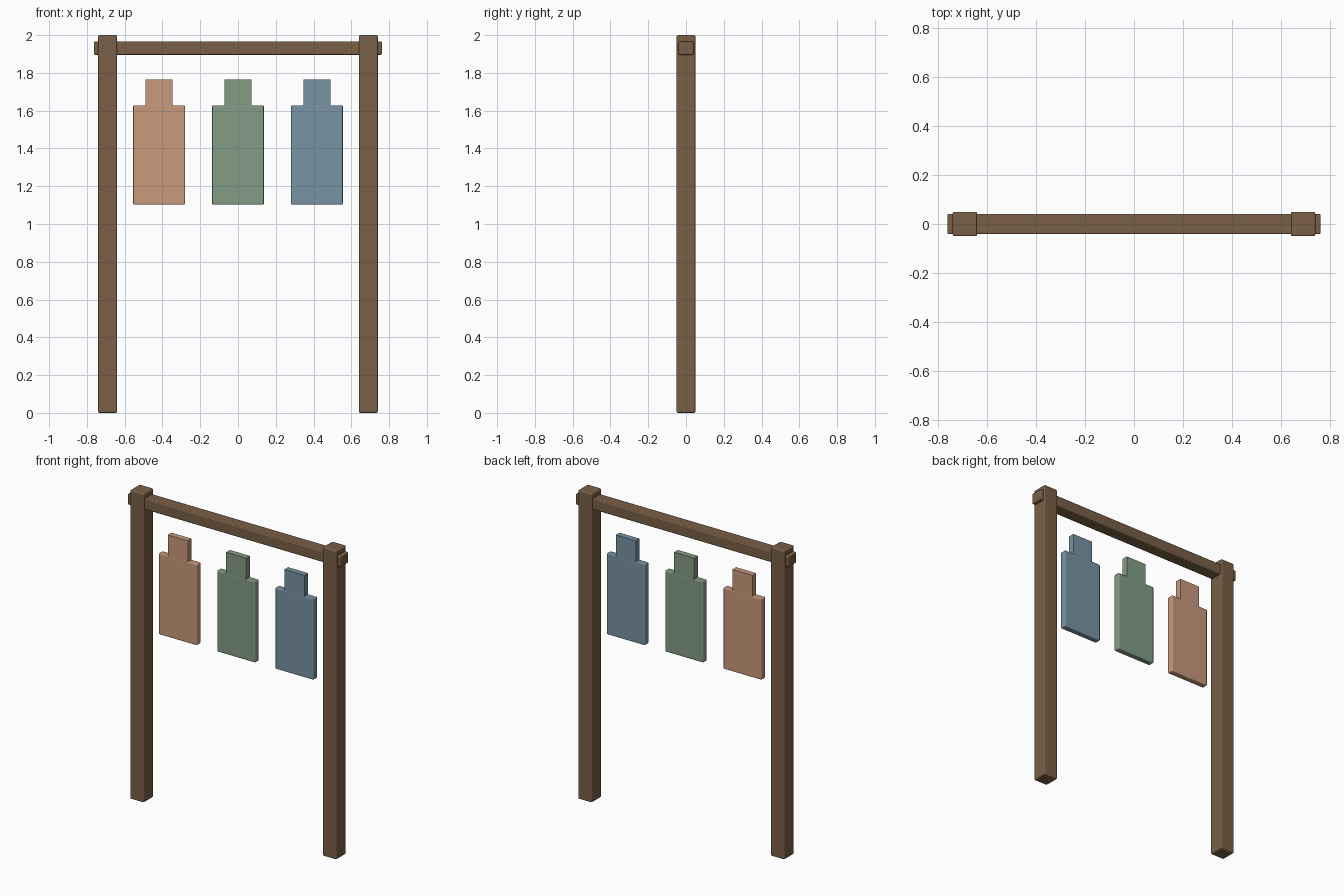
import bpy

if "Cube" in bpy.data.objects:
    bpy.data.objects.remove(bpy.data.objects["Cube"])


def material(name, color):
    m = bpy.data.materials.new(name)
    m.diffuse_color = (*color, 1)
    m.use_nodes = True
    m.node_tree.nodes["Principled BSDF"].inputs["Base Color"].default_value = m.diffuse_color
    return m


def box(name, center, size, mat, bevel):
    bpy.ops.mesh.primitive_cube_add(size=1, location=center)
    ob = bpy.context.object
    ob.name = name
    ob.scale = size
    bpy.ops.object.transform_apply(location=False, rotation=False, scale=True)
    ob.data.materials.append(mat)
    if bevel:
        b = ob.modifiers.new("Bevel", 'BEVEL')
        b.width = bevel
        b.segments = 3
    return ob


wood = material("wood", (0.19, 0.115, 0.061))

# Upright posts
for side, x in (("left", -0.69), ("right", 0.69)):
    box(f"{side}_post", (x, 0, 1.0), (0.10, 0.10, 2.0), wood, 0.008)

# Crossbeam passing through both posts
box("crossbeam", (0, 0, 1.931), (1.524, 0.082, 0.07), wood, 0.006)

# Hanging panels, each with a narrow neck on top
panels = (
    ("tan", -0.418, (0.578, 0.319, 0.198)),
    ("green", 0.0, (0.227, 0.337, 0.235)),
    ("blue", 0.418, (0.188, 0.292, 0.371)),
)
for name, x, color in panels:
    mat = material(name, color)
    box(f"{name}_panel", (x, 0, 1.366), (0.274, 0.04, 0.525), mat, 0.006)
    box(f"{name}_panel_neck", (x, 0, 1.689), (0.144, 0.038, 0.15), mat, 0)
